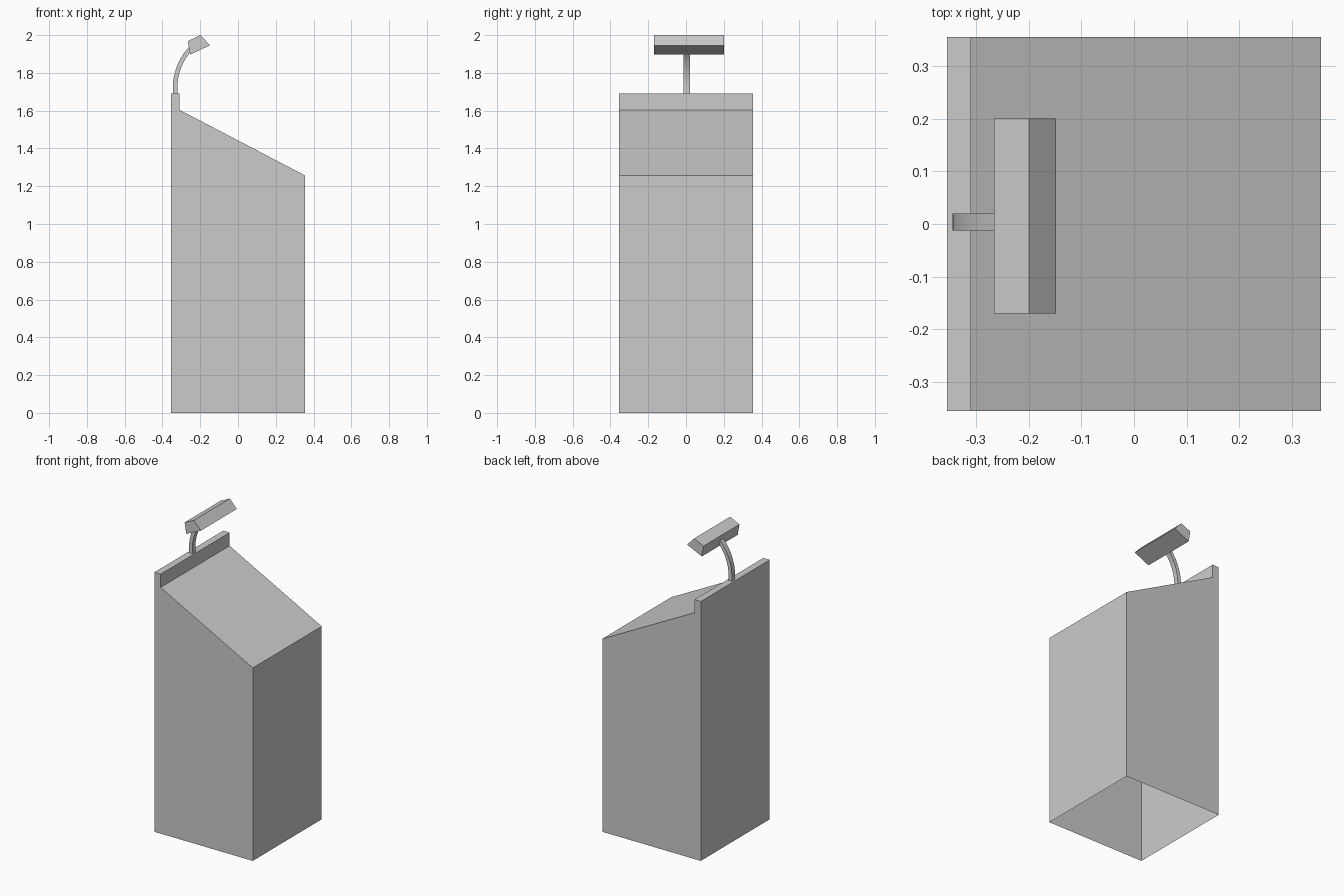
import bpy, bmesh
from math import sin, cos, radians

if "Cube" in bpy.data.objects:
    bpy.data.objects.remove(bpy.data.objects["Cube"])


def extrude_profile(name, profile, y0, y1, skip=()):
    """Extrude an xz outline along y; skip lists the outline edges left open."""
    bm = bmesh.new()
    front = [bm.verts.new((x, y0, z)) for x, z in profile]
    back = [bm.verts.new((x, y1, z)) for x, z in profile]
    n = len(profile)
    bm.faces.new(front)
    bm.faces.new(back[::-1])
    for i in range(n):
        if i not in skip:
            j = (i + 1) % n
            bm.faces.new((front[j], front[i], back[i], back[j]))
    mesh = bpy.data.meshes.new(name)
    bm.to_mesh(mesh)
    bm.free()
    obj = bpy.data.objects.new(name, mesh)
    bpy.context.collection.objects.link(obj)
    return obj


# Stand: sloped top with a raised rear lip, open underneath
H = 0.355
extrude_profile("stand_body", [(-H, 0), (H, 0), (H, 1.257), (-0.309, 1.604),
                               (-0.309, 1.69), (-H, 1.69)], -H, H, skip=(0,))

# Lamp head: tilted four-sided bar
extrude_profile("lamp_head", [(-0.254, 1.897), (-0.148, 1.946),
                              (-0.199, 2.0), (-0.266, 1.968)], -0.17, 0.2)

# Lamp arm: square bar swept along an arc
CX, CZ, R, T = -0.026, 1.72, 0.307, 0.012
angles = [radians(-7 + 51 * i / 12) for i in range(13)]


def arc(r):
    return [(CX - r * cos(a), CZ + r * sin(a)) for a in angles]


arm = extrude_profile("lamp_arm", arc(R - T) + arc(R + T)[::-1], -0.012, 0.02)
bpy.context.view_layer.objects.active = arm
arm.select_set(True)
bpy.ops.object.shade_smooth_by_angle(angle=radians(30))
